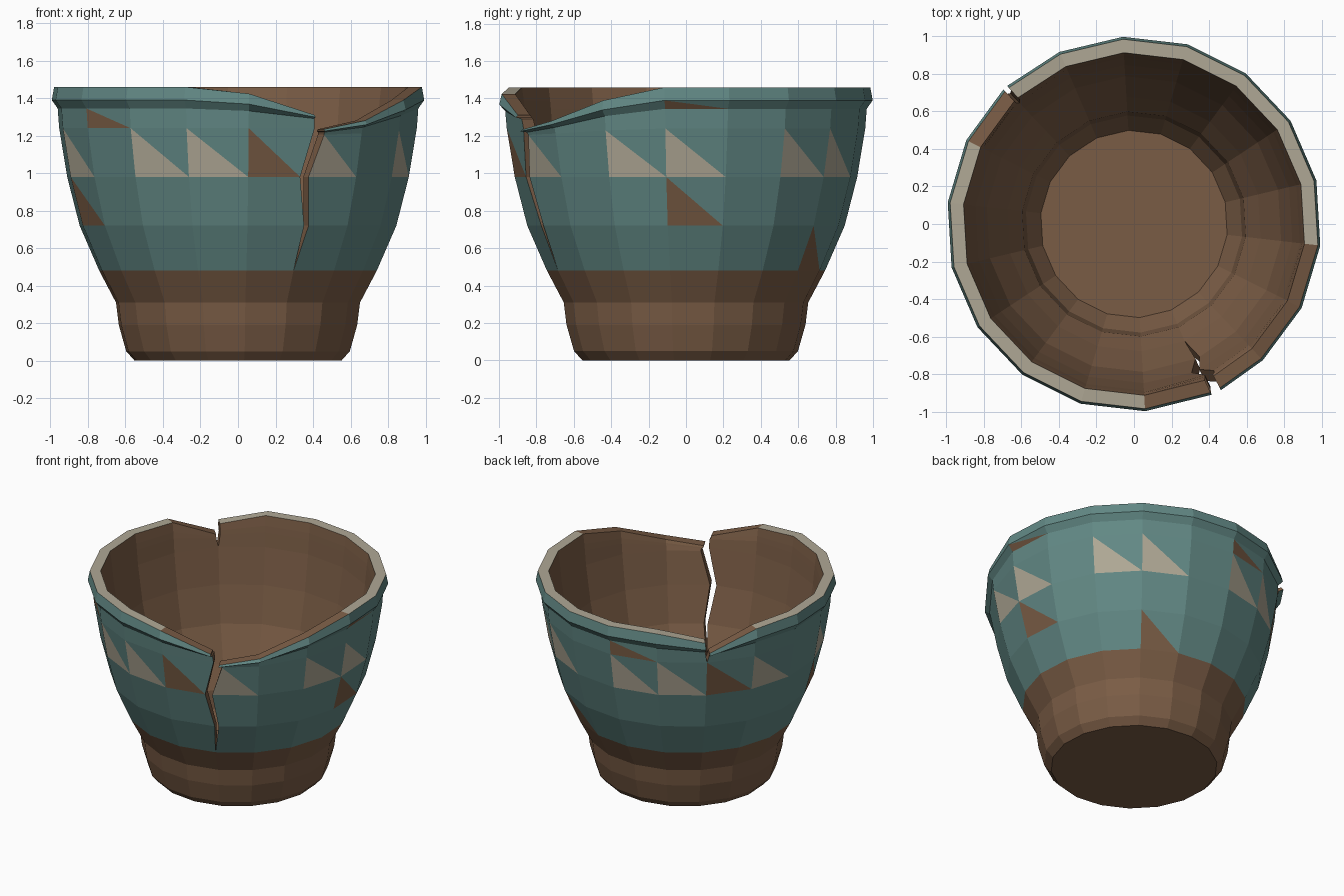
import bpy, bmesh
from math import radians, cos, sin

old = bpy.data.objects.get("Cube")
if old:
    bpy.data.objects.remove(old, do_unlink=True)

# Flat colours
def material(name, rgb):
    m = bpy.data.materials.new(name)
    m.use_nodes = True
    m.diffuse_color = (*rgb, 1)
    m.node_tree.nodes["Principled BSDF"].inputs["Base Color"].default_value = (*rgb, 1)
    return m

CLAY, TEAL, CREAM = 0, 1, 2
MATS = [material("clay brown", (.195, .108, .06)),
        material("teal glaze", (.122, .248, .234)),
        material("cream glaze", (.43, .39, .30))]

# Profile rings: outer height, outer radius, inner radius, inner height
RINGS = [(0, .555, .5, .08), (.05, .6, .5, .08), (.19, .64, .58, .2), (.31, .655, .6, .33),
         (.48, .745, .68, .48), (.72, .85, .79, .72), (.98, .917, .85, .98),
         (1.24, .96, .89, 1.24), (1.345, .968, .9, 1.345), (1.39, 1.0, .905, 1.39),
         (1.46, .987, .915, 1.46)]
SIDES, TURN = 18, -6.6
TOP = len(RINGS) - 1
GLAZE, SHOULDER = 4, 8
BIG, SMALL = 15, 7            # columns where the wall is cracked

# Sunken rim: (column, side of the crack) -> height where it starts, squash
SAG = {(14, 0): (1.28, .8), (BIG, -1): (1.28, .17), (BIG, 1): (1.2, .13),
       (16, 0): (1.2, .31), (17, 0): (1.2, .73),
       (SMALL, -1): (1.28, .64), (SMALL, 1): (1.28, .22), (8, 0): (1.28, .95)}
# Crack edges: ring -> angle shift on each side
BIG_SHIFT = {5: (1.1, 2.9), 6: (-2.2, .8), 7: (1.8, 5.2), 8: (1.5, 5)}

def point(column, side, ring, inner=False):
    column %= SIDES
    z, r, ri, zi = RINGS[ring]
    if inner:
        z, r = zi, ri
    angle = TURN + column * 360 / SIDES
    if column == BIG and ring > GLAZE:
        angle += BIG_SHIFT.get(ring, (1, 4.2))[side > 0]
    if column == SMALL and ring > 7:
        angle += side * .8
    if column not in (BIG, SMALL):
        side = 0
    start, squash = SAG.get((column, side), (2, 1))
    if z > start:
        z = start + (z - start) * squash
    a = radians(angle)
    return (r * cos(a), r * sin(a), z)

parts = {n: bmesh.new() for n in ("pot_base", "painted_wall", "rim", "inner_lining", "crack_edges")}

def face(part, points, mat):
    bm = parts[part]
    unique = list(dict.fromkeys(points))
    if len(unique) > 2:
        bm.faces.new([bm.verts.new(p) for p in unique]).material_index = mat

# Painted triangles: ring -> colour -> cells
PAINT = {4: {CLAY: (3,)}, 5: {CLAY: (0, 10)}, 7: {CLAY: (5, 11)}, 8: {CLAY: (0,)},
         6: {CREAM: (0, 2, 3, 5, 6, 8, 10, 12, 13, 15, 17), CLAY: (7, 14)}}

def paint(cell, ring):
    for mat, cells in PAINT.get(ring, {}).items():
        if cell in cells:
            return mat

for c in range(SIDES):
    for i in range(TOP):
        # Outer wall
        bl, br = point(c, 1, i), point(c + 1, -1, i)
        tl, tr = point(c, 1, i + 1), point(c + 1, -1, i + 1)
        part = "pot_base" if i < GLAZE else "painted_wall" if i < SHOULDER else "rim"
        mark = paint(c, i)
        if mark is None:
            face(part, (bl, br, tr, tl), CLAY if i < GLAZE else TEAL)
        else:
            face(part, (bl, br, tl), mark)
            face(part, (br, tr, tl), TEAL)
        # Inner wall
        if i > 0:
            face("inner_lining", (point(c + 1, -1, i, True), point(c, 1, i, True),
                                  point(c, 1, i + 1, True), point(c + 1, -1, i + 1, True)), CLAY)
    # Top of the rim, bare clay where it broke
    face("rim", (point(c, 1, TOP), point(c + 1, -1, TOP), point(c + 1, -1, TOP, True),
                 point(c, 1, TOP, True)), CLAY if c in (7, 14, 15, 16, 17) else CREAM)

# Exposed clay through the thickness of each crack
for column, first in ((BIG, GLAZE), (SMALL, 7)):
    for side in (1, -1):
        for i in range(first, TOP):
            quad = (point(column, side, i), point(column, side, i + 1),
                    point(column, side, i + 1, True), point(column, side, i, True))
            face("crack_edges", quad[::side], CLAY)

# Foot and floor
face("pot_base", [point(c, 1, 0) for c in reversed(range(SIDES))], CLAY)
face("inner_lining", [point(c, 1, 1, True) for c in range(SIDES)], CLAY)

for name, bm in parts.items():
    bmesh.ops.remove_doubles(bm, verts=bm.verts, dist=.0001)
    mesh = bpy.data.meshes.new(name)
    for m in MATS:
        mesh.materials.append(m)
    bm.to_mesh(mesh)
    bm.free()
    bpy.context.collection.objects.link(bpy.data.objects.new(name, mesh))
